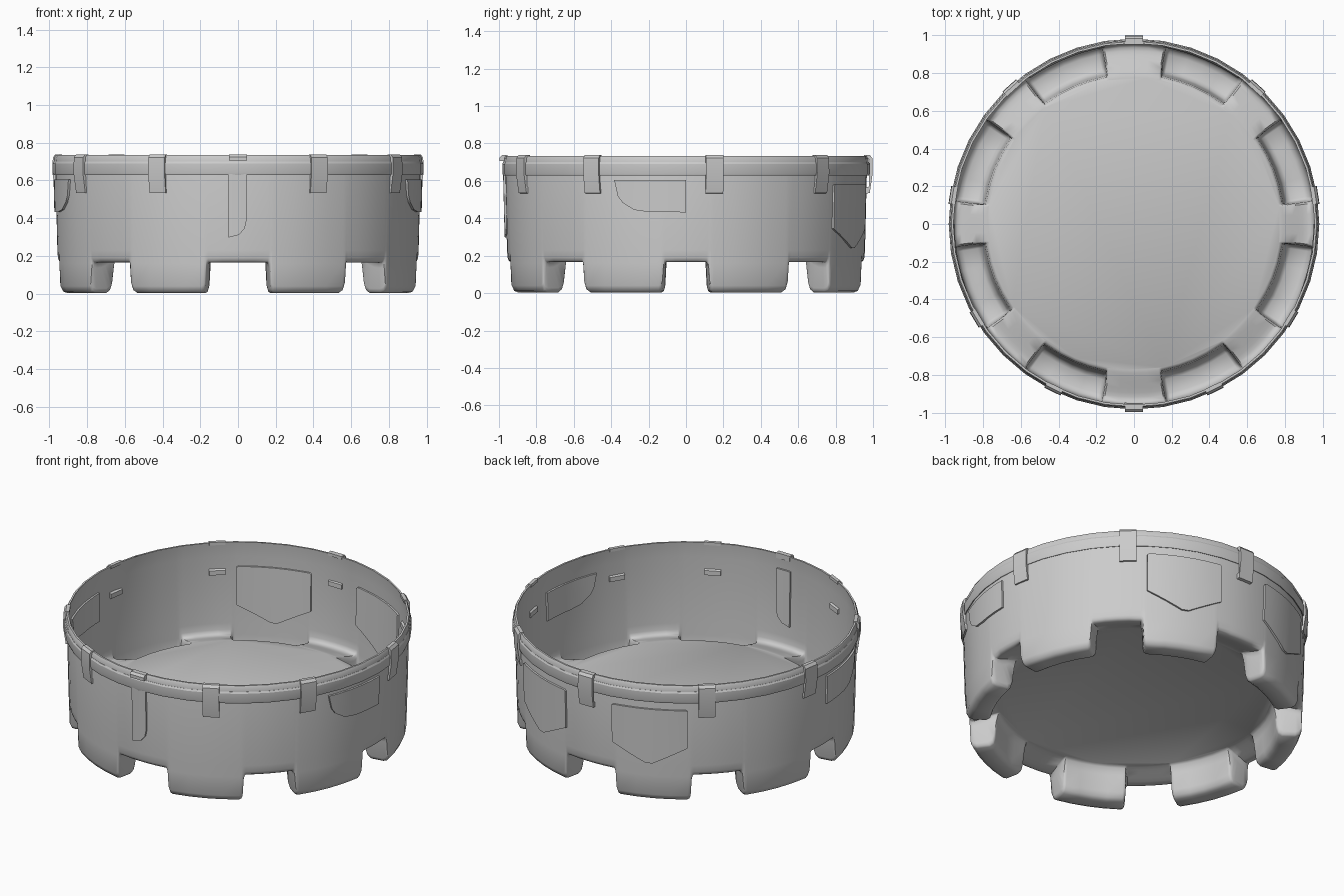
import bpy, bmesh, math

cube = bpy.data.objects.get("Cube")
if cube:
    bpy.data.objects.remove(cube, do_unlink=True)

grey = bpy.data.materials.new("plain_grey")
grey.use_nodes = True
grey.diffuse_color = (0.6, 0.6, 0.6, 1)
grey.node_tree.nodes["Principled BSDF"].inputs["Base Color"].default_value = (0.6, 0.6, 0.6, 1)


def finish(name, bm, angle=35):
    bmesh.ops.recalc_face_normals(bm, faces=bm.faces)
    mesh = bpy.data.meshes.new(name)
    bm.to_mesh(mesh)
    bm.free()
    mesh.materials.append(grey)
    obj = bpy.data.objects.new(name, mesh)
    bpy.context.collection.objects.link(obj)
    bpy.ops.object.select_all(action='DESELECT')
    obj.select_set(True)
    bpy.context.view_layer.objects.active = obj
    bpy.ops.object.shade_smooth_by_angle(angle=math.radians(angle))
    return obj


def polar(r, deg, z):
    a = math.radians(deg)
    return (r * math.cos(a), r * math.sin(a), z)


def wall_radius(z):
    return 0.957 + 0.01 * (min(z, 0.64) - 0.22) / 0.42


def bridge(bm, a, b):
    for i in range(len(a)):
        j = (i + 1) % len(a)
        bm.faces.new((a[i], a[j], b[j], b[i]))


# Tub: one thin skin, raised floor, section swaps between a hollow foot and a sloping gap
foot = [(.775, .207), (.79, .196), (.798, .15), (.808, .05), (.818, .018), (.84, .003),
        (.915, .003), (.938, .012), (.951, .04), (.955, .16), (.957, .23), (.967, .64), (.957, .734)]
gap = [(.775, .207), (.79, .204), (.81, .198), (.84, .188), (.87, .178), (.895, .17),
       (.917, .165), (.936, .166), (.948, .174), (.954, .19), (.957, .23), (.967, .64), (.957, .734)]
half_steps = [(-14.7, 0), (-14.3, .05), (-14, .18), (-13.6, .85), (-13.2, .95), (-12.4, 1), (-6, 1)]
steps = half_steps + [(0, 1)] + [(-a, w) for a, w in reversed(half_steps)]
# Feet beside the front and back gaps are slightly narrower
feet = []
for quarter in (0, 180):
    feet += [(quarter + 21.3, 1), (quarter + 66.4, .955), (quarter + 113.6, .955), (quarter + 158.7, 1)]
angles = []
for i, (centre, scale) in enumerate(feet):
    following, next_scale = feet[(i + 1) % 8]
    angles += [(centre + a * scale, w) for a, w in steps]
    start = centre + 14.7 * scale
    end = following + 360 * (i == 7) - 14.7 * next_scale
    angles += [(start + (end - start) * t / 4, 0) for t in (1, 2, 3)]
bm = bmesh.new()
rings = []
for (rf, zf), (rg, zg) in zip(foot, gap):
    rings.append([bm.verts.new(polar(rg + (rf - rg) * w, a, zg + (zf - zg) * w))
                  for a, w in angles])
for lower, upper in zip(rings, rings[1:]):
    bridge(bm, lower, upper)
bm.faces.new(rings[0])
finish("tub", bm, 45)


# Rim: strips wrapped round the outside, a lower band and a narrower top band
def rim_band(name, section, sides):
    bm = bmesh.new()
    loops = [[bm.verts.new(polar(r, 360 * i / sides, z)) for i in range(sides)]
             for r, z in section]
    for a, b in zip(loops, loops[1:]):
        bridge(bm, a, b)
    finish(name, bm, 25)


rim_band("rim_lower_band", [(.972, .63), (.978, .628), (.982, .64), (.982, .69), (.977, .7), (.968, .7)], 40)
rim_band("rim_top_band", [(.968, .698), (.976, .7), (.974, .722), (.968, .734), (.957, .734)], 40)


def bend(bm, azimuth, mirror):
    """Wrap (sideways, outward, height) onto the tub wall."""
    for v in bm.verts:
        u, d, z = v.co
        deg = azimuth + math.degrees(u / 0.965)
        v.co = polar(wall_radius(z) + d, 180 - deg if mirror else deg, z)


# Plates: flat outlines, sliced, thickened and wrapped around the wall
def plate(name, outline, azimuth, mirror=False, half=0.011):
    bm = bmesh.new()
    bm.faces.new([bm.verts.new((u, -half, z)) for u, z in outline])
    lo, hi = min(p[0] for p in outline), max(p[0] for p in outline)
    for i in range(1, 8):
        bmesh.ops.bisect_plane(bm, geom=bm.verts[:] + bm.edges[:] + bm.faces[:],
                               plane_co=(lo + (hi - lo) * i / 8, 0, 0), plane_no=(1, 0, 0))
    out = bmesh.ops.extrude_face_region(bm, geom=bm.faces[:])
    moved = [v for v in out["geom"] if isinstance(v, bmesh.types.BMVert)]
    bmesh.ops.translate(bm, verts=moved, vec=(0, 2 * half, 0))
    bend(bm, azimuth, mirror)
    finish(name, bm)


side_patch = [(-.39, .605), (0, .605), (0, .432), (-.2, .434), (-.28, .445), (-.345, .485), (-.37, .52)]
back_patch = [(-.22, .575), (-.21, .582), (.21, .582), (.22, .575), (.22, .345), (.02, .242),
              (-.02, .242), (-.22, .345)]
for side, mirror in (("left", False), ("right", True)):
    plate(side + "_side_patch", side_patch, 0, mirror)
    plate(side + "_back_patch", back_patch, 67.5, mirror)
plate("front_strip", [(-.05, .64), (.045, .64), (.045, .39), (.035, .345), (.005, .312), (-.05, .298)], -90)


# Clips: hooked section extruded sideways, foot end reaching through the wall
clip_section = [(-.014, .738), (.007, .738), (.02, .722), (.022, .64), (.009, .535),
                (-.01, .532), (-.01, .56), (.004, .57), (.006, .715), (-.014, .72)]


def clip(name, section, azimuth, mirror=False, width=0.094):
    bm = bmesh.new()
    sides = [[bm.verts.new((u, d, z)) for d, z in section] for u in (-width / 2, width / 2)]
    bridge(bm, sides[0], sides[1])
    for loop in sides:
        bm.faces.new(loop)
    bend(bm, azimuth, mirror)
    finish(name, bm)


clip("back_clip", [(d + .01 * (d > 0), z) for d, z in clip_section], 90)
for i, azimuth in enumerate((48, 9, -31, -64)):
    clip(f"left_clip_{i + 1}", clip_section, azimuth)
    clip(f"right_clip_{i + 1}", clip_section, azimuth, True)
clip("front_tab", [(-.012, .738), (.018, .738), (.031, .725), (.031, .705), (-.012, .705)], -90)
